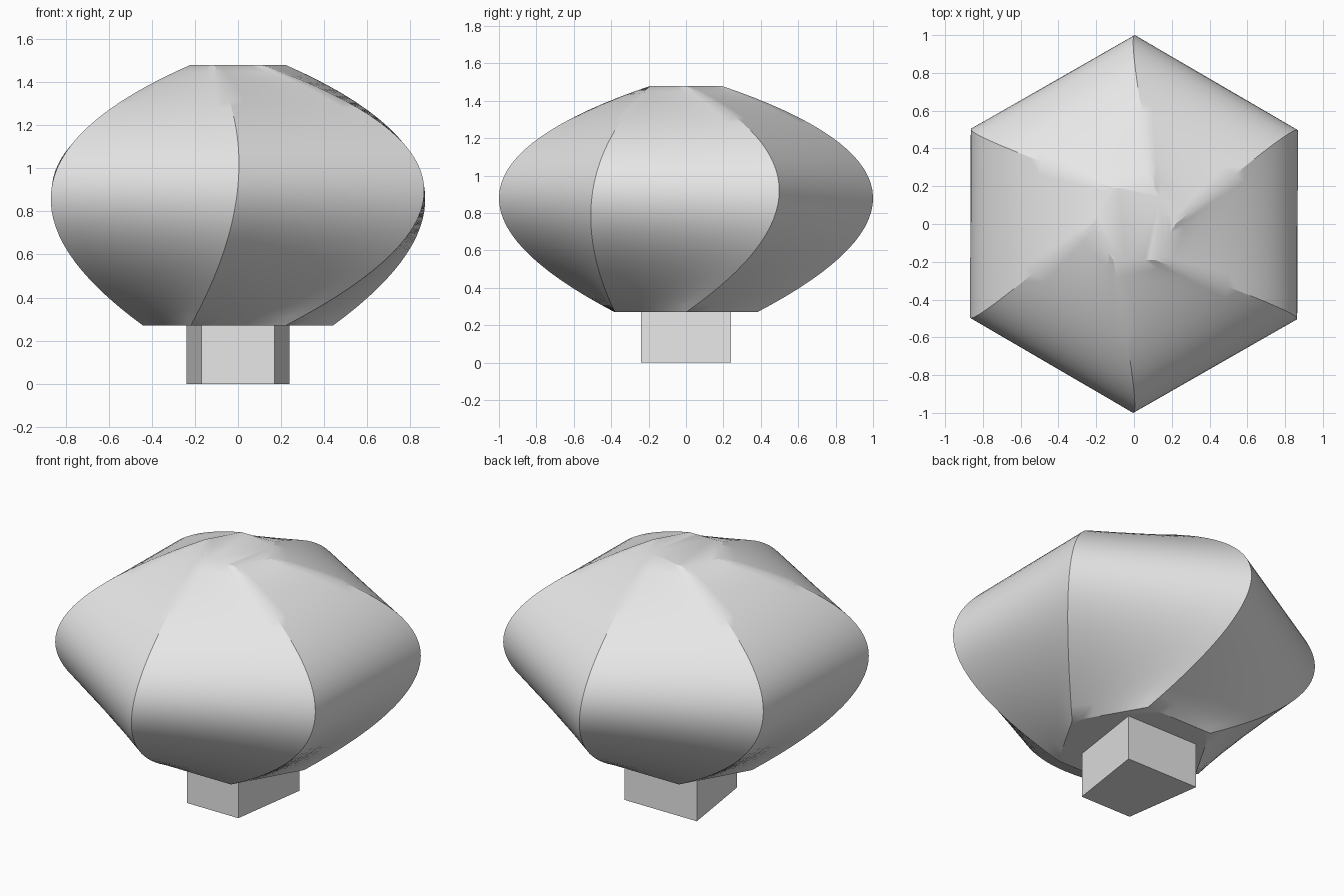
import bpy
import bmesh
import math
from mathutils import Vector

cube = bpy.data.objects.get("Cube")
if cube:
    bpy.data.objects.remove(cube, do_unlink=True)

# Single plain grey for every part
grey = bpy.data.materials.new("plain_grey")
grey.use_nodes = True
colour = (0.8, 0.8, 0.8, 1)
grey.diffuse_color = colour
grey.node_tree.nodes["Principled BSDF"].inputs["Base Color"].default_value = colour

SIDES, STEPS, SPLITS = 6, 32, 8


def hexagon(radius, turn, z):
    """Corners of a level hexagon, first corner at the given turn."""
    corners = []
    for i in range(SIDES):
        a = math.radians(turn) + math.tau * i / SIDES
        corners.append(Vector((radius * math.cos(a), radius * math.sin(a), z)))
    return corners


def through(a, b, c, t):
    """Point on the parabola that passes a, b and c at t = 0, 0.5 and 1."""
    return (a * (2 * (t - 0.5) * (t - 1)) + b * (4 * t * (1 - t))
            + c * (2 * t * (t - 0.5)))


def loft(name, rings, smooth=False):
    """Skin a stack of closed rings and cap both ends."""
    bm = bmesh.new()
    rows = [[bm.verts.new(p) for p in ring] for ring in rings]
    n = len(rows[0])
    for low, high in zip(rows, rows[1:]):
        for i in range(n):
            j = (i + 1) % n
            bm.faces.new((low[i], low[j], high[j], high[i]))
    bm.faces.new(rows[0][::-1])
    bm.faces.new(rows[-1])
    bmesh.ops.recalc_face_normals(bm, faces=bm.faces[:])
    mesh = bpy.data.meshes.new(name)
    bm.to_mesh(mesh)
    bm.free()
    mesh.materials.append(grey)
    obj = bpy.data.objects.new(name, mesh)
    bpy.context.collection.objects.link(obj)
    if smooth:
        bpy.ops.object.select_all(action="DESELECT")
        obj.select_set(True)
        bpy.context.view_layer.objects.active = obj
        bpy.ops.object.shade_smooth_by_angle(angle=math.radians(30))
    return obj


# Bulb: hexagon that swells and turns, then narrows and turns back
bottom = hexagon(0.44, 0, 0.27)
middle = hexagon(0.997, 30, 0.92)
top = hexagon(0.22, 0, 1.48)
bulb_rings = []
for s in range(STEPS + 1):
    corners = [through(a, b, c, s / STEPS) for a, b, c in zip(bottom, middle, top)]
    ring = []
    for i in range(SIDES):
        for k in range(SPLITS):
            ring.append(corners[i].lerp(corners[(i + 1) % SIDES], k / SPLITS))
    bulb_rings.append(ring)
loft("bulb", bulb_rings, smooth=True)

# Stem: block that is narrower at the front than at the back
stem_plan = [(-0.17, -0.24), (0.17, -0.24), (0.24, 0.24), (-0.24, 0.24)]
loft("stem", [[Vector((x, y, z)) for x, y in stem_plan] for z in (0, 0.27)])
